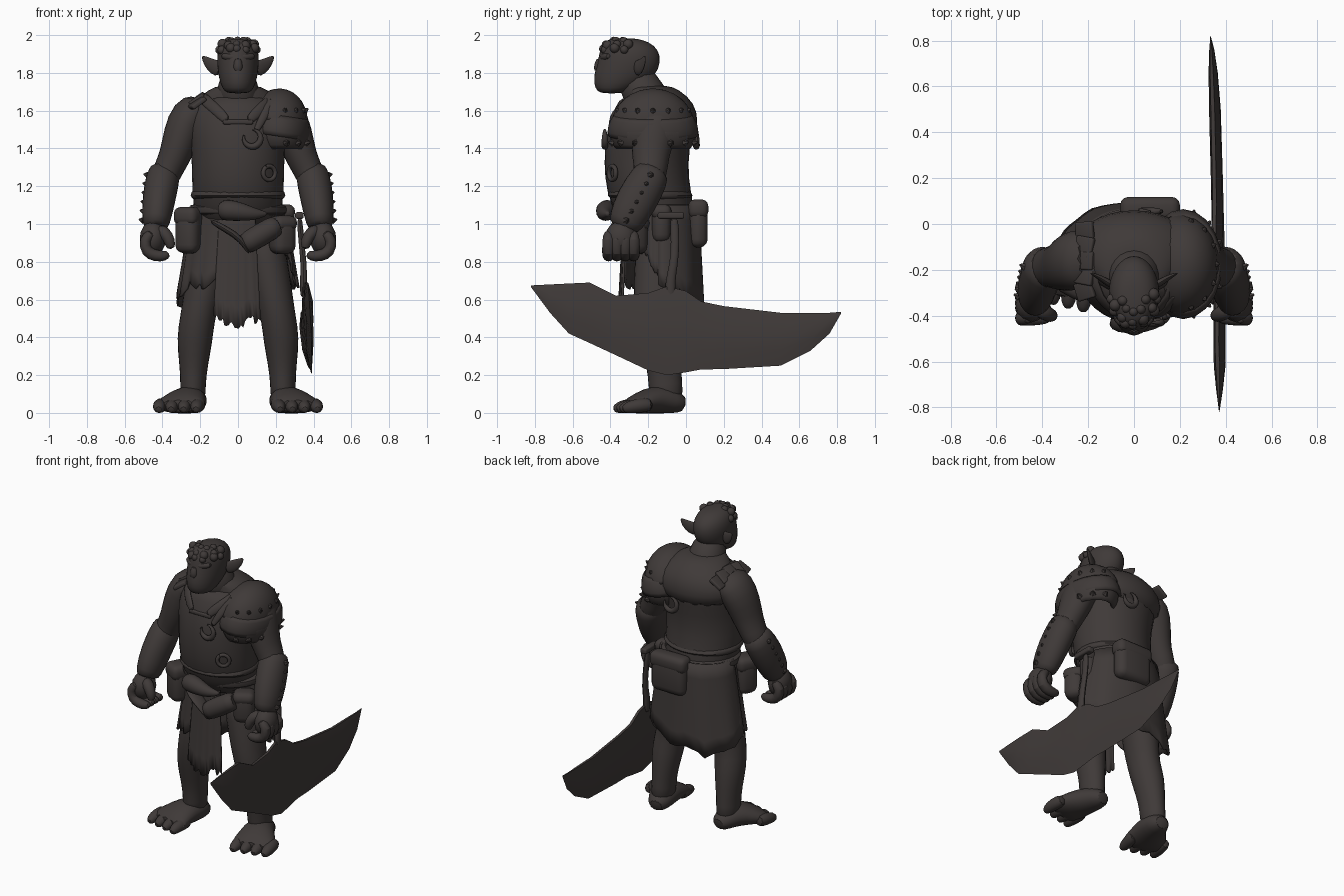
import bpy, bmesh, math, random
from mathutils import Vector

random.seed(4)
cube = bpy.data.objects.get("Cube")
if cube:
    bpy.data.objects.remove(cube)

COLOR = (0.05, 0.042, 0.04, 1)
dark = bpy.data.materials.new("dark_umber")
dark.use_nodes = True
dark.diffuse_color = COLOR
dark.node_tree.nodes["Principled BSDF"].inputs["Base Color"].default_value = COLOR


def finish(name, bm, sub=0, thick=0, angle=50):
    bmesh.ops.recalc_face_normals(bm, faces=bm.faces)
    me = bpy.data.meshes.new(name)
    bm.to_mesh(me)
    bm.free()
    me.materials.append(dark)
    me.shade_smooth()
    me.set_sharp_from_angle(angle=math.radians(angle))
    ob = bpy.data.objects.new(name, me)
    bpy.context.collection.objects.link(ob)
    if thick:
        ob.modifiers.new("thickness", "SOLIDIFY").thickness = thick
    if sub:
        m = ob.modifiers.new("smooth", "SUBSURF")
        m.levels = m.render_levels = sub
    return ob


def tube(name, pts, ref=(0, 1, 0), n=12, sub=1, flat=False):
    """Loft ellipses (x, y, z, width radius, depth radius) along a path."""
    bm = bmesh.new()
    rings = []
    for i, p in enumerate(pts):
        a, b = pts[max(i - 1, 0)], pts[min(i + 1, len(pts) - 1)]
        t = Vector((0, 0, 1)) if flat else (Vector(b[:3]) - Vector(a[:3])).normalized()
        u = Vector(ref).cross(t).normalized()
        v = t.cross(u)
        rb = p[4] if len(p) > 4 else p[3]
        rings.append([bm.verts.new(Vector(p[:3]) + u * p[3] * math.cos(k * math.tau / n)
                                   + v * rb * math.sin(k * math.tau / n)) for k in range(n)])
    for r, s in zip(rings, rings[1:]):
        for k in range(n):
            bm.faces.new((r[k], r[k - 1], s[k - 1], s[k]))
    bm.faces.new(rings[0])
    bm.faces.new(rings[-1])
    return finish(name, bm, sub)


def ball(name, c, r):
    bm = bmesh.new()
    bmesh.ops.create_uvsphere(bm, u_segments=12, v_segments=8, radius=1)
    ob = finish(name, bm)
    ob.location, ob.scale = c, r


def block(name, c, size, rot=(0, 0, 0), bevel=0.025):
    bm = bmesh.new()
    bmesh.ops.create_cube(bm, size=1)
    bmesh.ops.scale(bm, vec=size, verts=bm.verts)
    bmesh.ops.bevel(bm, geom=bm.edges[:], offset=bevel, segments=3, profile=.5, affect="EDGES")
    ob = finish(name, bm)
    ob.location, ob.rotation_euler = c, rot


def spike(name, c, direction, r=0.02, length=0.026):
    d = Vector(direction).normalized()
    bm = bmesh.new()
    bmesh.ops.create_cone(bm, cap_ends=True, segments=6, radius1=r, radius2=0.004, depth=length)
    ob = finish(name, bm)
    ob.rotation_euler = d.to_track_quat("Z", "Y").to_euler()
    ob.location = Vector(c) + d * length * 0.3


def ring(name, c, facing, big, small, arc=1.0):
    q = Vector(facing).to_track_quat("Z", "Y")
    count = 16
    pts = []
    for k in range(count + 1):
        a = (k / count - 0.5) * math.tau * arc - 1.0
        taper = 1 if arc == 1 else 0.25 + 0.75 * math.cos((k / count - 0.5) * math.pi)
        p = Vector(c) + q @ Vector((big * math.cos(a), big * math.sin(a), 0))
        pts.append((*p, small * taper))
    tube(name, pts, ref=facing, n=8, sub=0)


def cloth(name, start, end, bottoms, top=1.1, grow=0.0):
    """Torn skirt panel around the hips; angle 0 faces the front."""
    bm = bmesh.new()
    cols, rows = 24, 6
    grid = []
    for i in range(cols + 1):
        f = i / cols
        a = math.radians(start + (end - start) * f)
        g = f * (len(bottoms) - 1)
        j = min(int(g), len(bottoms) - 2)
        low = bottoms[j] + (bottoms[j + 1] - bottoms[j]) * (g - j) + random.uniform(-0.025, 0.018)
        col = []
        for k in range(rows + 1):
            z = top + (low - top) * k / rows
            flare = 0.16 * (1.1 - z) + grow + 0.006 * math.sin(i * 1.3) * k / rows
            col.append(bm.verts.new(((0.245 + flare) * math.sin(a),
                                     -0.13 - (0.197 + flare * 0.33) * math.cos(a), z)))
        grid.append(col)
    for c, d in zip(grid, grid[1:]):
        for k in range(rows):
            bm.faces.new((c[k], d[k], d[k + 1], c[k + 1]))
    finish(name, bm, thick=0.012)


def dome(name, c, r, low, high=1.0, tilt=0.0):
    """Shoulder plate: a band of a sphere between two heights."""
    bm = bmesh.new()
    bmesh.ops.create_uvsphere(bm, u_segments=20, v_segments=16, radius=1)
    for h, s in ((low, -1), (high, 1)):
        bmesh.ops.bisect_plane(bm, geom=bm.verts[:] + bm.edges[:] + bm.faces[:],
                               plane_co=(0, 0, h), plane_no=(0, 0, s), clear_outer=True)
    bmesh.ops.scale(bm, vec=r, verts=bm.verts)
    ob = finish(name, bm, thick=0.018)
    ob.location, ob.rotation_euler = c, (0, tilt, 0)


# Torso, collar and neck
tube("torso", [(0, -.13, .95, .21, .18), (0, -.18, 1.1, .245, .228), (0, -.212, 1.25, .25, .226),
               (0, -.207, 1.4, .252, .23), (0, -.185, 1.52, .275, .232), (0, -.175, 1.62, .25, .205),
               (0, -.19, 1.69, .16, .15)], n=16, flat=True)
tube("neck", [(0, -.17, 1.6, .15, .14), (0, -.23, 1.7, .115, .11), (0, -.28, 1.8, .1, .11)])
tube("vest_hem", [(0, -.18, 1.12, .24, .205), (0, -.19, 1.145, .26, .235),
                  (0, -.198, 1.2, .25, .222)], n=20, flat=True)
tube("back_mantle", [(0, -.13, 1.44, .25, .185), (0, -.12, 1.55, .29, .19), (0, -.13, 1.64, .25, .18),
                     (0, -.18, 1.715, .155, .145), (0, -.2, 1.735, .1, .1)], n=16, flat=True)
for s in (-1, 1):
    tube("collar_strap", [(s * .05, -.405, 1.54, .03, .012), (s * .12, -.365, 1.61, .03, .014),
                          (s * .19, -.265, 1.67, .035, .016), (s * .19, -.1, 1.685, .035, .016)], n=8)
block("neckline_band", (0, -.395, 1.54), (.16, .025, .025), bevel=.008)

# Head
tube("head", [(0, -.395, 1.69, .06, .06), (0, -.375, 1.715, .085, .11), (0, -.325, 1.78, .106, .17),
              (0, -.3, 1.86, .115, .17), (0, -.3, 1.92, .11, .16), (0, -.315, 1.965, .085, .125),
              (0, -.33, 1.985, .04, .06)], n=16, flat=True)
tube("brow", [(-.09, -.4, 1.89, .018), (-.04, -.445, 1.882, .022), (.04, -.445, 1.882, .022),
              (.09, -.4, 1.89, .018)], ref=(0, 0, 1), n=8)
tube("nose", [(0, -.455, 1.88, .02), (0, -.462, 1.84, .028), (0, -.46, 1.805, .032)], n=8)
ball("lips", (0, -.45, 1.755), (.06, .026, .018))
for s in (-1, 1):
    tube("ear", [(s * .09, -.27, 1.82, .02, .05), (s * .13, -.245, 1.83, .016, .045),
                 (s * .165, -.225, 1.86, .01, .03), (s * .19, -.215, 1.89, .003, .005)],
         ref=(0, 0, 1), n=8)
for row, (h, reach, count) in enumerate(((1.93, .108, 7), (1.953, .095, 6), (1.97, .055, 5))):
    for k in range(count):
        a = math.radians(-85 + 170 * (k + .3 * (row % 2)) / (count - 1)) + random.uniform(-.12, .12)
        ball("hair_curl", (reach * .9 * math.sin(a), -.325 - reach * 1.05 * math.cos(a),
                           h + random.uniform(-.01, .004)), [random.uniform(.02, .028)] * 3)

# Arms, bracers and fists
for s in (-1, 1):
    tube("upper_arm", [(s * .18, -.15, 1.63, .09, .12), (s * .26, -.155, 1.58, .11, .14),
                       (s * .3, -.175, 1.47, .103, .125), (s * .335, -.19, 1.35, .085, .1),
                       (s * .385, -.185, 1.26, .08, .09), (s * .41, -.22, 1.18, .07, .08)])
    tube("bracer", [(s * .385, -.165, 1.3, .075, .08), (s * .395, -.185, 1.26, .095, .105),
                    (s * .42, -.26, 1.13, .092, .118), (s * .435, -.325, 1.0, .078, .098),
                    (s * .435, -.335, .975, .055, .07)])
    for i in range(6):
        f = i / 5
        spike("bracer_spike", (s * (.48 + .025 * f), -.185 - .13 * f, 1.26 - .24 * f), (s, .4, .2))
    ball("palm", (s * .45, -.345, .925), (.07, .085, .09))
    for k in range(4):
        y = -.41 + k * .044
        tube("finger", [(s * .45, y, .96, .03), (s * .5, y, .915, .036), (s * .485, y, .85, .038),
                        (s * .435, y, .83, .036), (s * .385, y, .83, .03), (s * .365, y, .845, .018)], n=8)
    tube("thumb", [(s * .43, -.36, .97, .04), (s * .385, -.39, .955, .038), (s * .36, -.4, .91, .033),
                   (s * .355, -.4, .865, .025)], n=8)

# Layered shoulder armour on the left, scaled strap on the right
dome("pauldron_top", (.2, -.175, 1.52), (.165, .22, .2), .1, tilt=.3)
dome("pauldron_middle", (.215, -.175, 1.49), (.17, .24, .17), -.15, .5, tilt=.15)
dome("pauldron_lower", (.225, -.175, 1.48), (.16, .23, .16), -.52, .15)
for i in range(7):
    a = math.radians(-75 + 25 * i)
    d = Vector((math.cos(a), math.sin(a), .2))
    spike("pauldron_spike", (.215 + .165 * d.x, -.175 + .225 * d.y, 1.43), d)
    spike("pauldron_stud", (.21 + .145 * d.x, -.175 + .19 * d.y, 1.6), d + Vector((0, 0, .5)))
for i in range(5):
    block("shoulder_scale", (-.215, -.29 + i * .065, 1.64 + .025 * math.sin(i * math.pi / 4)),
          (.09, .08, .025), (0, -.6, random.uniform(-.3, .3)), .008)
for y, f in ((-.43, -1), (.055, 1)):
    ring("crescent_charm", (.075, y, 1.455), (0, f, 0), .045, .018, .8)
    tube("charm_strap", [(.09, y - f * .02, 1.48, .02, .012), (.14, y - f * .05, 1.58, .025, .012),
                         (.19, y - f * .13, 1.67, .025, .012)], n=8)
ring("waist_ring", (.165, -.39, 1.27), (.5, -.86, 0), .037, .012)

# Belt, pouches, horn and roll
tube("belt", [(0, -.145, 1.04, .245, .2), (0, -.15, 1.055, .265, .222), (0, -.155, 1.095, .265, .222),
              (0, -.16, 1.11, .24, .2)], n=20, flat=True)
for x, y, z, w, d, h, turn in ((-.26, -.25, .965, .13, .13, .24, -.5), (.235, -.27, .94, .13, .12, .2, .5),
                               (.07, .065, 1.0, .25, .1, .25, 0), (.25, -.13, 1.0, .1, .1, .2, 0)):
    block("pouch", (x, y, z), (w, d, h), (0, 0, turn), .045)
    block("pouch_flap", (x, y, z + h * .32), (w * 1.04, d * 1.06, h * .4), (0, 0, turn), .035)
tube("horn", [(-.1, -.4, 1.07, .05), (-.06, -.42, 1.075, .062), (.02, -.43, 1.065, .052),
              (.09, -.43, 1.05, .034), (.16, -.41, 1.055, .01)], ref=(0, 0, 1), n=10)
tube("bed_roll", [(.03, -.37, .89, .05), (.04, -.37, .895, .065), (.2, -.34, .99, .065),
                  (.21, -.335, .995, .05)], ref=(0, 0, 1), n=10)
tube("sash_knot", [(-.15, -.33, 1.02, .015, .03), (-.06, -.37, .97, .02, .06), (.02, -.385, .92, .02, .055),
                   (.06, -.38, .84, .01, .02)], n=8)

# Torn skirt panels
cloth("front_tabard", -22, 20, (.53, .49, .48, .46, .48, .5, .48), grow=.012)
cloth("right_skirt", -112, -18, (.64, .64, .62, .7, .66, .76))
cloth("left_skirt", 45, 110, (.9, .84, .72, .68))
cloth("back_skirt", 85, 275, (.7, .64, .59, .56, .51, .55, .62), grow=.006)

# Legs and clawed feet
for s in (-1, 1):
    tube("leg", [(s * .11, -.13, 1.0, .11, .14), (s * .155, -.145, .8, .115, .13),
                 (s * .19, -.16, .62, .103, .125), (s * .215, -.165, .5, .095, .11),
                 (s * .23, -.14, .39, .1, .11), (s * .235, -.115, .25, .078, .095),
                 (s * .238, -.11, .15, .068, .092), (s * .24, -.1, .05, .075, .095)])
    tube("foot", [(s * .23, 0, .04, .045, .04), (s * .235, -.06, .06, .08, .065),
                  (s * .26, -.16, .075, .1, .082), (s * .305, -.25, .05, .14, .058),
                  (s * .317, -.32, .032, .15, .036)], ref=(0, 0, 1))
    for k in range(4):
        x = .217 + k * .066
        y = -.35 + .016 * k
        tube("toe", [(s * (x - .015), y + .13, .045, .042), (s * x, y + .045, .038, .042),
                     (s * (x + .004), y - .01, .028, .034), (s * (x + .006), y - .035, .016, .016)],
             ref=(0, 0, 1), n=8)

# Hanging cleaver: outline columns as (y, top z, bottom z), ridged in the middle
COLUMNS = ((-.82, .675, .665), (-.72, .68, .53), (-.62, .685, .42), (-.51, .69, .37), (-.37, .62, .305),
           (-.2, .635, .225), (-.1, .67, .2), (0, .645, .215), (.08, .59, .23), (.2, .565, .232),
           (.5, .53, .25), (.66, .53, .33), (.76, .53, .42), (.82, .535, .525))
bm = bmesh.new()
rows = []
for y, hi, lo in COLUMNS:
    half = .024 * min(1, (hi - lo) / .25)
    loop = []
    for f, w in ((0, .35), (.35, 1), (.7, .8), (1, .08), (.7, -.8), (.35, -1), (0, -.35)):
        z = hi + (lo - hi) * f
        loop.append(bm.verts.new((.353 - .03 * y + .08 * (.6 - z) + w * half, y, z)))
    rows.append(loop)
for a, b in zip(rows, rows[1:]):
    for k in range(7):
        bm.faces.new((a[k], a[k - 1], b[k - 1], b[k]))
bm.faces.new(rows[0])
bm.faces.new(rows[-1])
finish("cleaver_blade", bm)
tube("cleaver_handle", [(.35, -.08, .6, .024, .035), (.345, -.085, .7, .02, .028), (.35, -.065, .78, .018, .024),
                        (.335, -.055, .9, .016, .024), (.325, -.065, 1.05, .018, .028)], n=8)
block("cleaver_pommel", (.325, -.08, 1.045), (.045, .14, .035), bevel=.01)
